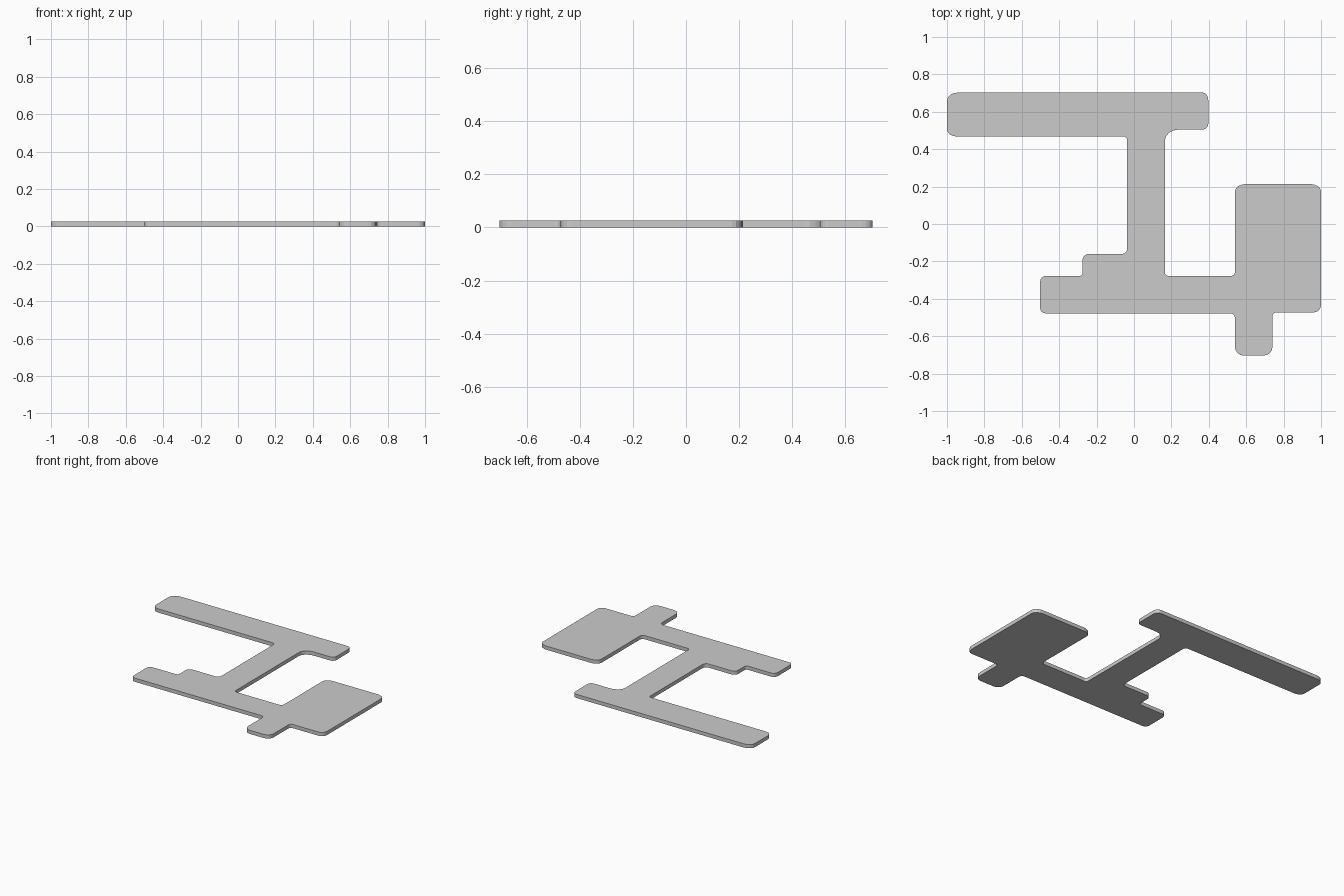
import bpy, bmesh
from math import pi, sin, cos
from mathutils import Vector

if "Cube" in bpy.data.objects:
    bpy.data.objects.remove(bpy.data.objects["Cube"])

THICKNESS = 0.026
STEPS = 4

# Outline corners, counter-clockwise: x, y, rounding along x, rounding along y
corners = [
    (0.54, -0.703, 0.045, 0.045), (0.74, -0.703, 0.045, 0.045),   # lower tab
    (0.74, -0.473, 0.02, 0.02),
    (1.0, -0.473, 0.04, 0.04), (1.0, 0.214, 0.06, 0.04),          # right block
    (0.54, 0.214, 0.06, 0.04), (0.54, -0.278, 0.02, 0.025),
    (0.165, -0.278, 0.02, 0.02), (0.165, 0.505, 0.075, 0.06),     # stem, right side
    (0.397, 0.505, 0.03, 0.03), (0.397, 0.703, 0.03, 0.04),       # upper bar
    (-1.0, 0.703, 0.06, 0.045), (-1.0, 0.468, 0.05, 0.04),
    (-0.037, 0.468, 0.02, 0.02), (-0.037, -0.16, 0.025, 0.03),    # stem, left side
    (-0.275, -0.16, 0.035, 0.03), (-0.275, -0.278, 0.02, 0.015),  # step
    (-0.502, -0.278, 0.03, 0.03), (-0.502, -0.478, 0.03, 0.03),   # lower bar
    (0.54, -0.478, 0.025, 0.025),
]


def rounded(points):
    """Replace each right-angled corner by an elliptical arc."""
    out = []
    for i, (x, y, rx, ry) in enumerate(points):
        p = Vector((x, y))
        prev = Vector(points[i - 1][:2]) - p
        nxt = Vector(points[(i + 1) % len(points)][:2]) - p

        def leg(d):
            d = d.normalized()
            return Vector((d.x * rx, d.y * ry))
        a, b = leg(prev), leg(nxt)
        for s in range(STEPS + 1):
            t = s / STEPS * pi / 2
            out.append(p + a * (1 - sin(t)) + b * (1 - cos(t)))
    return out


# Flat plate extruded from the rounded outline
bm = bmesh.new()
face = bm.faces.new([bm.verts.new((p.x, p.y, 0)) for p in rounded(corners)])
ext = bmesh.ops.extrude_face_region(bm, geom=[face], use_keep_orig=True)
top = [v for v in ext["geom"] if isinstance(v, bmesh.types.BMVert)]
bmesh.ops.translate(bm, verts=top, vec=(0, 0, THICKNESS))
bmesh.ops.recalc_face_normals(bm, faces=bm.faces)
bmesh.ops.triangulate(bm, faces=[f for f in bm.faces if len(f.verts) > 4])
mesh = bpy.data.meshes.new("floor_plate")
bm.to_mesh(mesh)
bm.free()
plate = bpy.data.objects.new("floor_plate", mesh)
bpy.context.collection.objects.link(plate)
